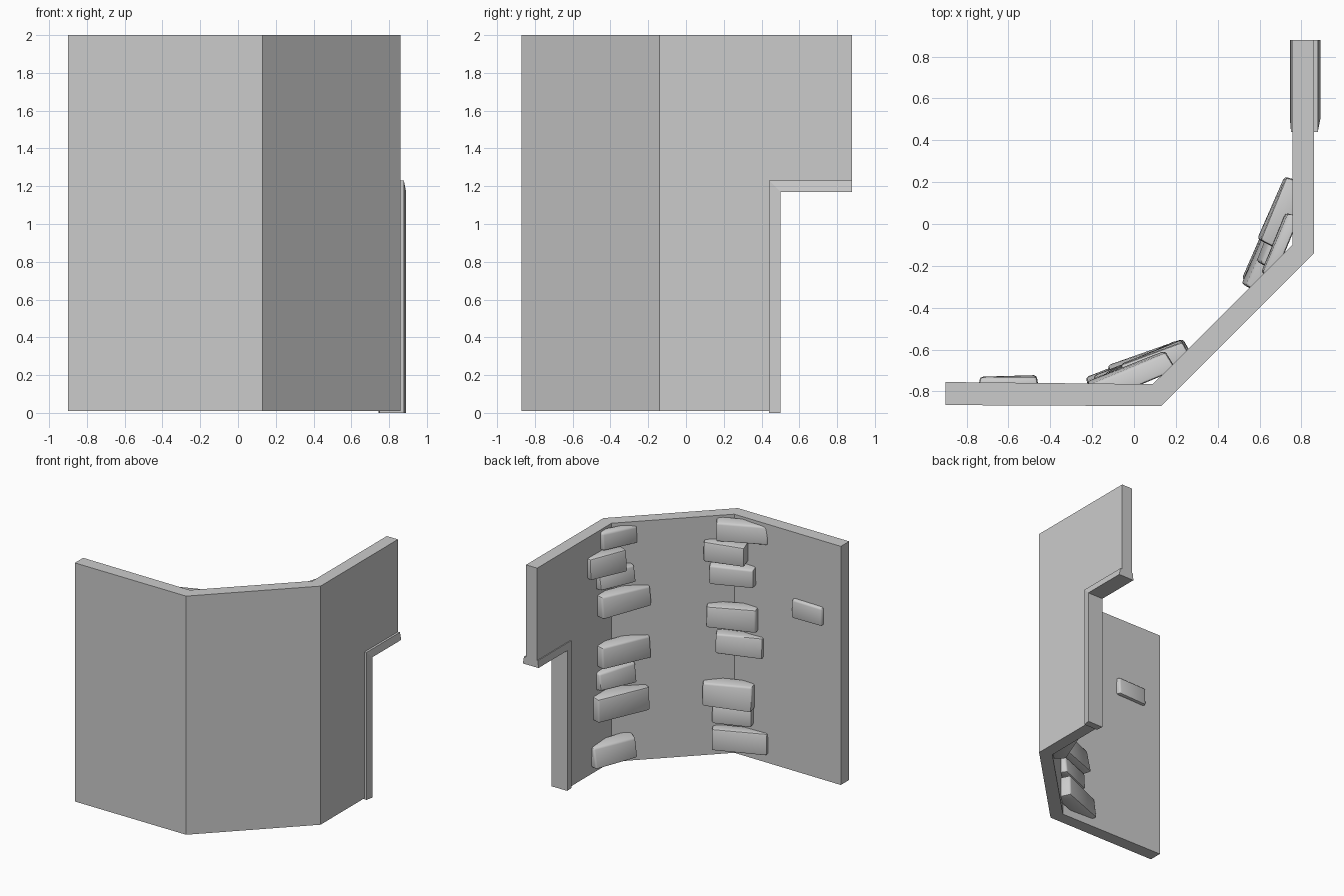
import bpy, bmesh, math, random
from mathutils import Vector, Matrix

random.seed(4)
cube = bpy.data.objects.get("Cube")
if cube:
    bpy.data.objects.remove(cube, do_unlink=True)

grey = bpy.data.materials.new("stone grey")
grey.use_nodes = True
colour = (0.6, 0.6, 0.6, 1)
grey.diffuse_color = colour
grey.node_tree.nodes["Principled BSDF"].inputs["Base Color"].default_value = colour


def finish(name, bm):
    bmesh.ops.recalc_face_normals(bm, faces=bm.faces)
    mesh = bpy.data.meshes.new(name)
    bm.to_mesh(mesh)
    bm.free()
    mesh.materials.append(grey)
    obj = bpy.data.objects.new(name, mesh)
    bpy.context.collection.objects.link(obj)
    return obj


def loft(name, first, second):
    """Closed solid between two matching outlines."""
    bm = bmesh.new()
    a = [bm.verts.new(p) for p in first]
    b = [bm.verts.new(p) for p in second]
    bm.faces.new(a)
    bm.faces.new(b)
    n = len(a)
    for i in range(n):
        j = (i + 1) % n
        bm.faces.new((a[i], a[j], b[j], b[i]))
    return finish(name, bm)


# Bent wall: front, diagonal and the full-height part of the side
BASE, TOP, OPEN_Y, OPEN_Z, END = 0.01, 2.0, 0.5, 1.17, 0.88
plan = [(-0.9, -0.865), (0.13, -0.87), (0.86, -0.14), (0.86, OPEN_Y - 0.03),
        (0.757, OPEN_Y - 0.03), (0.757, -0.1), (0.09, -0.765), (-0.9, -0.755)]
bent_wall = loft("bent_wall", [(x, y, BASE) for x, y in plan], [(x, y, TOP) for x, y in plan])

# Wall above the doorway
over = [(OPEN_Y - 0.03, OPEN_Z + 0.03), (END, OPEN_Z + 0.03), (END, TOP), (OPEN_Y - 0.03, TOP)]
loft("wall_over_doorway", [(0.757, y, z) for y, z in over], [(0.86, y, z) for y, z in over])

# L-shaped doorway frame, thinner along its outer edge
bm = bmesh.new()
section = [(0.745, 0), (0.89, 0), (0.878, 0.06), (0.75, 0.06)]
rings = []
for place in (lambda o: (OPEN_Y - o, 0), lambda o: (OPEN_Y - o, OPEN_Z + o), lambda o: (END, OPEN_Z + o)):
    rings.append([bm.verts.new((x, *place(o))) for x, o in section])
for r, s in zip(rings, rings[1:]):
    for i in range(4):
        j = (i + 1) % 4
        bm.faces.new((r[i], r[j], s[j], s[i]))
bm.faces.new(rings[0])
bm.faces.new(rings[-1])
finish("doorway_frame", bm)


def stone(name, origin, angle, t0, t1, depth, z, height, back=0.02):
    """Rounded block set along a direction, tapering towards its face."""
    tangent = Vector((math.cos(angle), math.sin(angle), 0))
    normal = Vector((-tangent.y, tangent.x, 0))
    bm = bmesh.new()
    bmesh.ops.create_cube(bm, size=1)
    for v in bm.verts:
        front = v.co.y > 0
        shrink = 0.93 if front else 1.0
        t = (t0 + t1) / 2 + v.co.x * (t1 - t0) * shrink
        up = z + v.co.z * height * (0.9 if front else 1.02) + random.uniform(-0.012, 0.012)
        d = depth + random.uniform(-0.015, 0.01) if front else back
        if front and v.co.z > 0:
            d -= 0.015
        v.co = Vector(origin).to_3d() + tangent * t + normal * d + Vector((0, 0, up))
    bmesh.ops.recalc_face_normals(bm, faces=bm.faces)
    bmesh.ops.bevel(bm, geom=bm.edges[:], offset=0.014, segments=2, profile=0.5, affect='EDGES')
    obj = finish(name, bm)
    bpy.ops.object.select_all(action='DESELECT')
    obj.select_set(True)
    bpy.context.view_layer.objects.active = obj
    bpy.ops.object.shade_smooth_by_angle(angle=math.radians(40))


# Quoin stones up each bend: start, end, depth, height of centre, size
side_bend = [(-.19, .14, .10, 1.9, .16), (-.05, .3, .16, 1.74, .18), (-.15, .19, .13, 1.59, .15),
             (-.28, .18, .15, 1.38, .18), (-.28, .18, .15, .96, .19), (-.16, .19, .13, .76, .16),
             (-.26, .23, .16, .54, .19), (-.15, .25, .15, .15, .18)]
front_bend = [(-.3, .13, .14, 1.9, .17), (-.12, .22, .15, 1.72, .17), (-.19, .18, .14, 1.54, .16),
              (-.21, .2, .15, 1.18, .19), (-.26, .13, .14, .96, .17), (-.18, .23, .16, .53, .2),
              (-.17, .16, .13, .36, .14), (-.3, .16, .15, .16, .19)]
for label, corner, degrees, rows in (("side", (0.757, -0.1), 67.5, side_bend),
                                     ("front", (0.09, -0.765), 22.5, front_bend)):
    for i, row in enumerate(rows):
        stone(f"{label}_quoin_{i + 1}", corner, math.radians(degrees), *row)

# Single stone on the inside of the front wall
stone("lone_stone", (-0.6, -0.755), 0, -0.145, 0.145, 0.04, 1.375, 0.15, back=-0.03)
